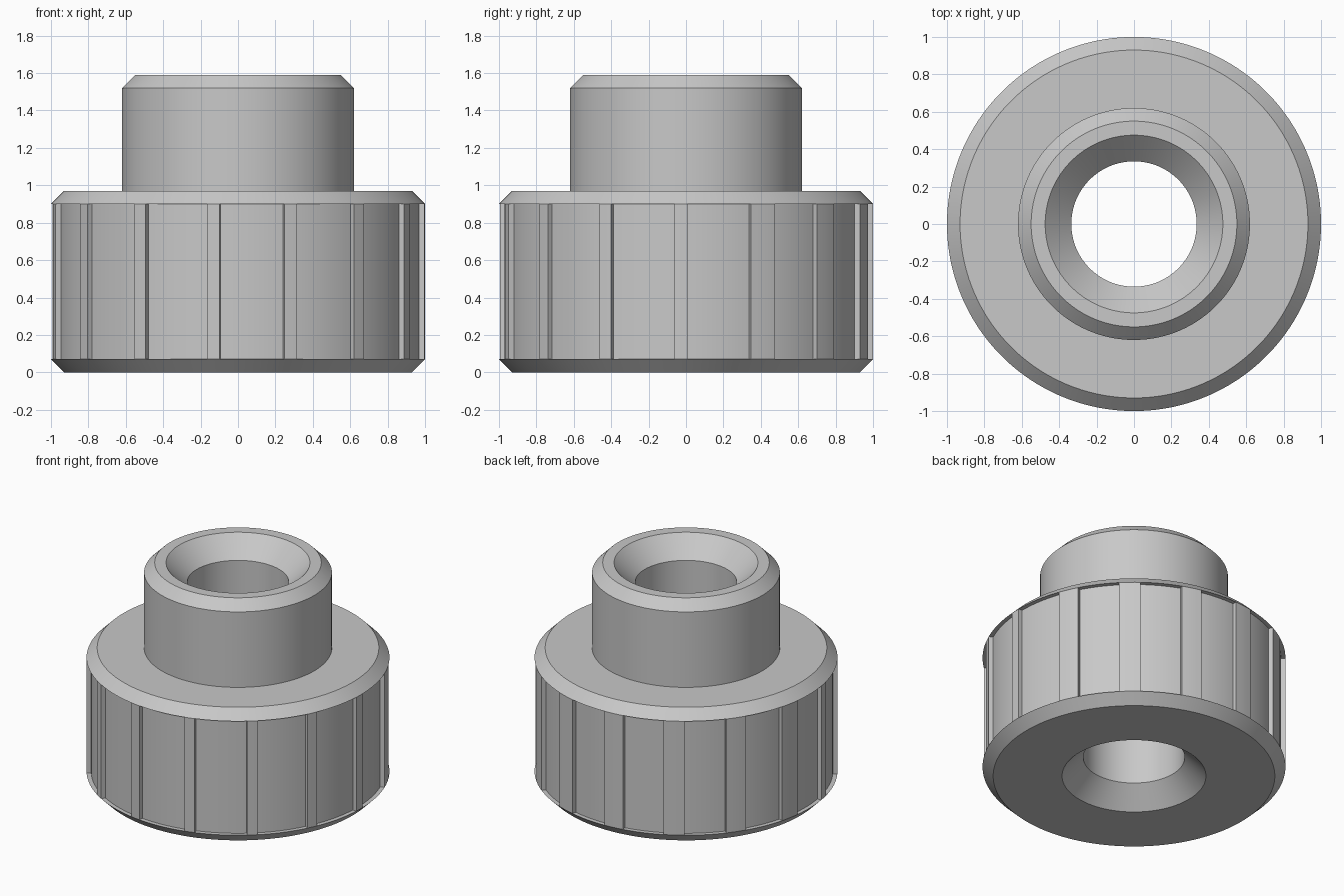
import bpy, bmesh
from math import cos, sin, atan2, degrees, radians

cube = bpy.data.objects.get("Cube")
if cube:
    bpy.data.objects.remove(cube, do_unlink=True)

grey = bpy.data.materials.new("plain_grey")
grey.use_nodes = True
colour = (0.58, 0.58, 0.58, 1)
grey.diffuse_color = colour
grey.node_tree.nodes["Principled BSDF"].inputs["Base Color"].default_value = colour

SEGMENTS = 180
STEP = 360 / SEGMENTS
RIDGES = 15
PITCH = 360 / RIDGES
START = 14.4          # leading edge of a ridge, in degrees from the front
GROOVE_RADIUS = 0.97

# Closed cross-section: countersunk bore, chamfered grip and chamfered hub
profile = [(0.335, 0.14), (0.475, 0), (0.93, 0), (1, 0.07), (1, 0.90),
           (0.93, 0.97), (0.62, 0.97), (0.62, 1.52), (0.55, 1.59),
           (0.475, 1.59), (0.335, 1.45)]


def bearing(v):
    """Degrees around the axis, measured from the front towards +x."""
    return degrees(atan2(v.x, -v.y)) % 360


def in_groove(face):
    c = face.calc_center_median()
    if abs(face.normal.z) > 0.1 or c.xy.length < 0.95:
        return False
    angle = (bearing(c) - START) % 360
    ridge = angle // PITCH
    width = 8 if 4 <= ridge <= 10 else 4      # broader ridges at the rear
    return angle % PITCH > width


# Revolve the section around the axis
bm = bmesh.new()
rings = []
for i in range(SEGMENTS):
    a = radians(START + i * STEP)
    rings.append([bm.verts.new((r * sin(a), -r * cos(a), z)) for r, z in profile])
n = len(profile)
for i, ring in enumerate(rings):
    following = rings[(i + 1) % SEGMENTS]
    for j in range(n):
        k = (j + 1) % n
        bm.faces.new((ring[j], following[j], following[k], ring[k]))
bmesh.ops.recalc_face_normals(bm, faces=bm.faces)
bm.normal_update()

# Sink the shallow grip grooves between the ridges
grooves = [f for f in bm.faces if in_groove(f)]
result = bmesh.ops.extrude_face_region(bm, geom=grooves)
for v in result["geom"]:
    if isinstance(v, bmesh.types.BMVert):
        v.co.xy = v.co.xy.normalized() * GROOVE_RADIUS
leftover = [f for f in grooves if f.is_valid]
if leftover:
    bmesh.ops.delete(bm, geom=leftover, context="FACES_ONLY")
bmesh.ops.recalc_face_normals(bm, faces=bm.faces)

mesh = bpy.data.meshes.new("knurled_knob")
bm.to_mesh(mesh)
bm.free()
mesh.materials.append(grey)
knob = bpy.data.objects.new("knurled_knob", mesh)
bpy.context.collection.objects.link(knob)

bpy.ops.object.select_all(action="DESELECT")
knob.select_set(True)
bpy.context.view_layer.objects.active = knob
bpy.ops.object.shade_smooth_by_angle(angle=radians(30))
